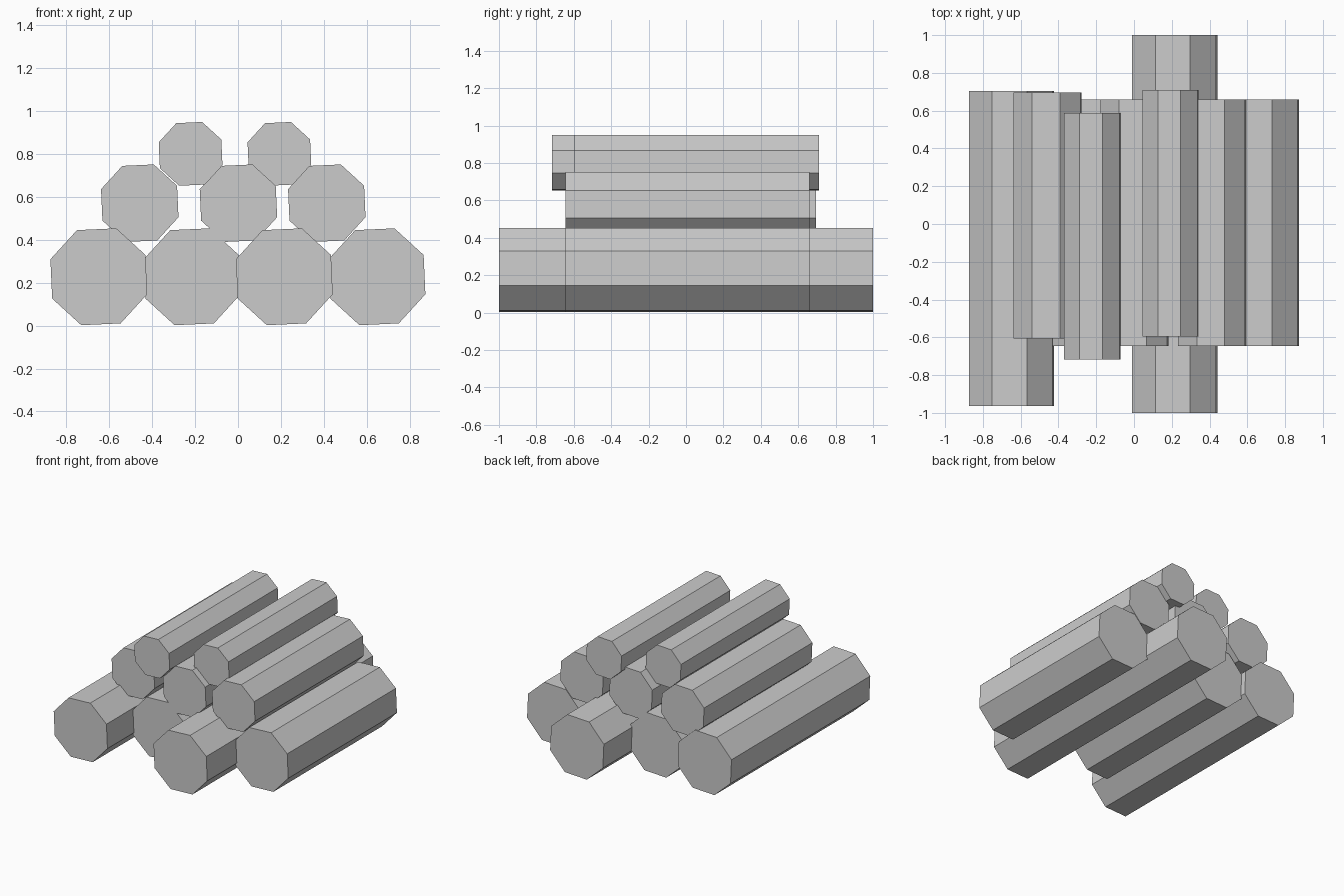
import bpy
import math
from mathutils import Matrix

cube = bpy.data.objects.get("Cube")
if cube:
    bpy.data.objects.remove(cube, do_unlink=True)

# Single flat colour
grey = bpy.data.materials.new("light_grey")
grey.use_nodes = True
colour = (0.6, 0.6, 0.6, 1.0)
grey.diffuse_color = colour
for node in grey.node_tree.nodes:
    if node.type == 'BSDF_PRINCIPLED':
        node.inputs["Base Color"].default_value = colour

ROLL = math.radians(2.6)


def log(name, x, z, radius, front, back):
    """Eight-sided log lying along y, rolled slightly about its own axis."""
    bpy.ops.mesh.primitive_cylinder_add(vertices=8, radius=radius, depth=back - front)
    obj = bpy.context.object
    obj.name = name
    # Lay the axis along y, then roll so a flat face is nearly on top
    lay = Matrix.Rotation(math.radians(90), 4, 'X')
    roll = Matrix.Rotation(-(math.radians(22.5) + ROLL), 4, 'Y')
    obj.data.transform(roll @ lay)
    obj.location = (x, (front + back) / 2, z)
    obj.data.materials.append(grey)


# Each row: name, height, radius, logs as (x, front, back)
rows = [
    ("bottom_log", 0.228, 0.24, [(-0.649, -0.963, 0.703), (-0.214, -0.645, 0.66),
                                 (0.216, -1.0, 1.0), (0.648, -0.645, 0.66)]),
    ("middle_log", 0.571, 0.192, [(-0.458, -0.605, 0.695), (0.002, -0.645, 0.66),
                                  (0.414, -0.645, 0.66)]),
    ("top_log", 0.801, 0.158, [(-0.221, -0.717, 0.588), (0.193, -0.595, 0.71)]),
]
for name, z, radius, logs in rows:
    for i, (x, front, back) in enumerate(logs, 1):
        log(f"{name}_{i}", x, z, radius, front, back)
